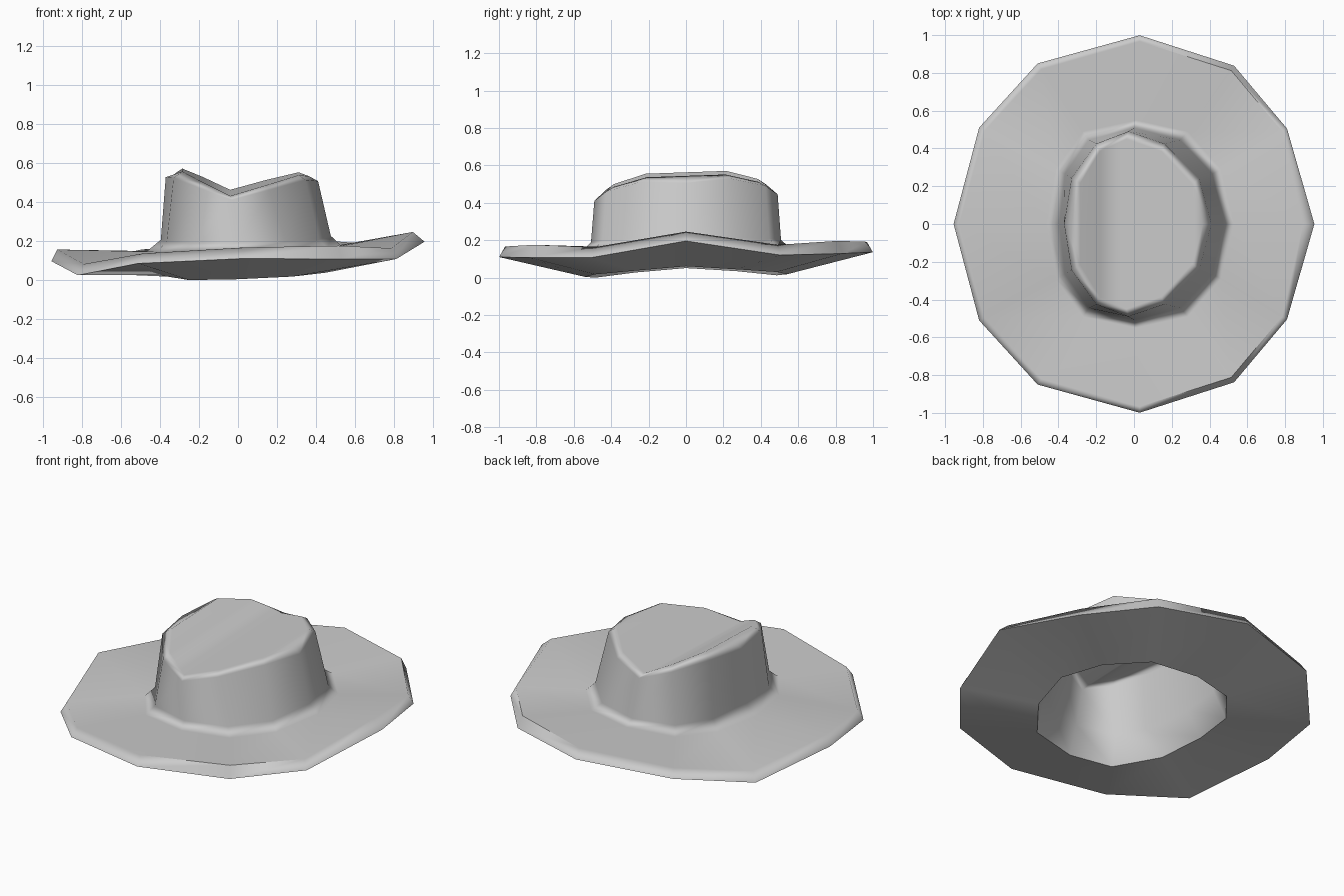
import bpy, bmesh, math

if "Cube" in bpy.data.objects:
    bpy.data.objects.remove(bpy.data.objects["Cube"])

bm = bmesh.new()


def ring(half, tilt=0.013):
    """Twelve-sided loop: left-to-right front half, mirrored to the back."""
    pts = list(half) + [(x, -y, z) for x, y, z in half[-2:0:-1]]
    return [bm.verts.new((x, y, z + tilt * y)) for x, y, z in pts]


def resize(half, s, dz):
    return [(x * s, y * s, z + dz) for x, y, z in half]


def bridge(a, b):
    for i in range(12):
        j = (i + 1) % 12
        bm.faces.new((a[i], a[j], b[j], b[i]))


def cap(r):
    # strips running front to back, so the crease stays straight
    bm.faces.new((r[0], r[1], r[11]))
    for i in range(1, 5):
        bm.faces.new((r[i], r[i + 1], r[11 - i], r[12 - i]))
    bm.faces.new((r[5], r[6], r[7]))


# half profiles, left tip to right tip along the front
rim = [(-.955, 0, .10), (-.82, -.51, .035), (-.51, -.85, .10), (.03, -.999, .127),
       (.53, -.838, .122), (.81, -.505, .118), (.955, 0, .20)]
rim_top = [(-.925, 0, .16), (-.79, -.495, .092), (-.49, -.82, .15), (.03, -.967, .183),
           (.515, -.812, .19), (.785, -.49, .173), (.895, 0, .25)]
flare = [(-.465, 0, .152), (-.415, -.29, .152), (-.27, -.49, .155), (.01, -.55, .16),
         (.285, -.49, .165), (.46, -.29, .168), (.53, 0, .178)]
foot = [(-.395, 0, .21), (-.365, -.265, .205), (-.24, -.445, .2), (0, -.508, .2),
        (.245, -.445, .205), (.415, -.265, .215), (.475, 0, .23)]
wall_top = [(-.37, 0, .53), (-.33, -.245, .535), (-.2, -.425, .49), (-.03, -.49, .432),
            (.16, -.425, .48), (.345, -.24, .525), (.41, 0, .51)]
crease = [(-.32, 0, .545), (-.285, -.215, .567), (-.18, -.385, .518), (-.04, -.45, .45),
          (.145, -.385, .503), (.31, -.21, .548), (.365, 0, .535)]
hole = [(-.475, 0, .055), (-.425, -.27, .035), (-.25, -.485, .01), (0, -.54, .015),
        (.28, -.485, .028), (.45, -.27, .045), (.515, 0, .065)]

# outer skin: brim underside, rim, brim top, crown
opening = ring(hole)
loops = [opening, ring(rim), ring(rim_top), ring(flare), ring(foot),
         ring(wall_top, .035), ring(crease, .035)]
for a, b in zip(loops, loops[1:]):
    bridge(a, b)
cap(loops[-1])

# inner lining of the crown
lining = [opening, ring(resize(foot, .96, -.02)),
          ring(resize(wall_top, .96, -.02), .035), ring(resize(crease, .96, -.02), .035)]
for a, b in zip(lining, lining[1:]):
    bridge(a, b)
cap(lining[-1])

# stand on the ground
low = min(v.co.z for v in bm.verts)
for v in bm.verts:
    v.co.z -= low
bmesh.ops.recalc_face_normals(bm, faces=bm.faces)

mesh = bpy.data.meshes.new("hat")
bm.to_mesh(mesh)
bm.free()
hat = bpy.data.objects.new("hat", mesh)
bpy.context.collection.objects.link(hat)
bpy.context.view_layer.objects.active = hat
hat.select_set(True)
bpy.ops.object.shade_smooth_by_angle(angle=math.radians(62))

# large faces keep a flat look, narrow bands carry the rounding
normals = hat.modifiers.new("face_weights", 'WEIGHTED_NORMAL')
normals.weight = 75
normals.keep_sharp = True
